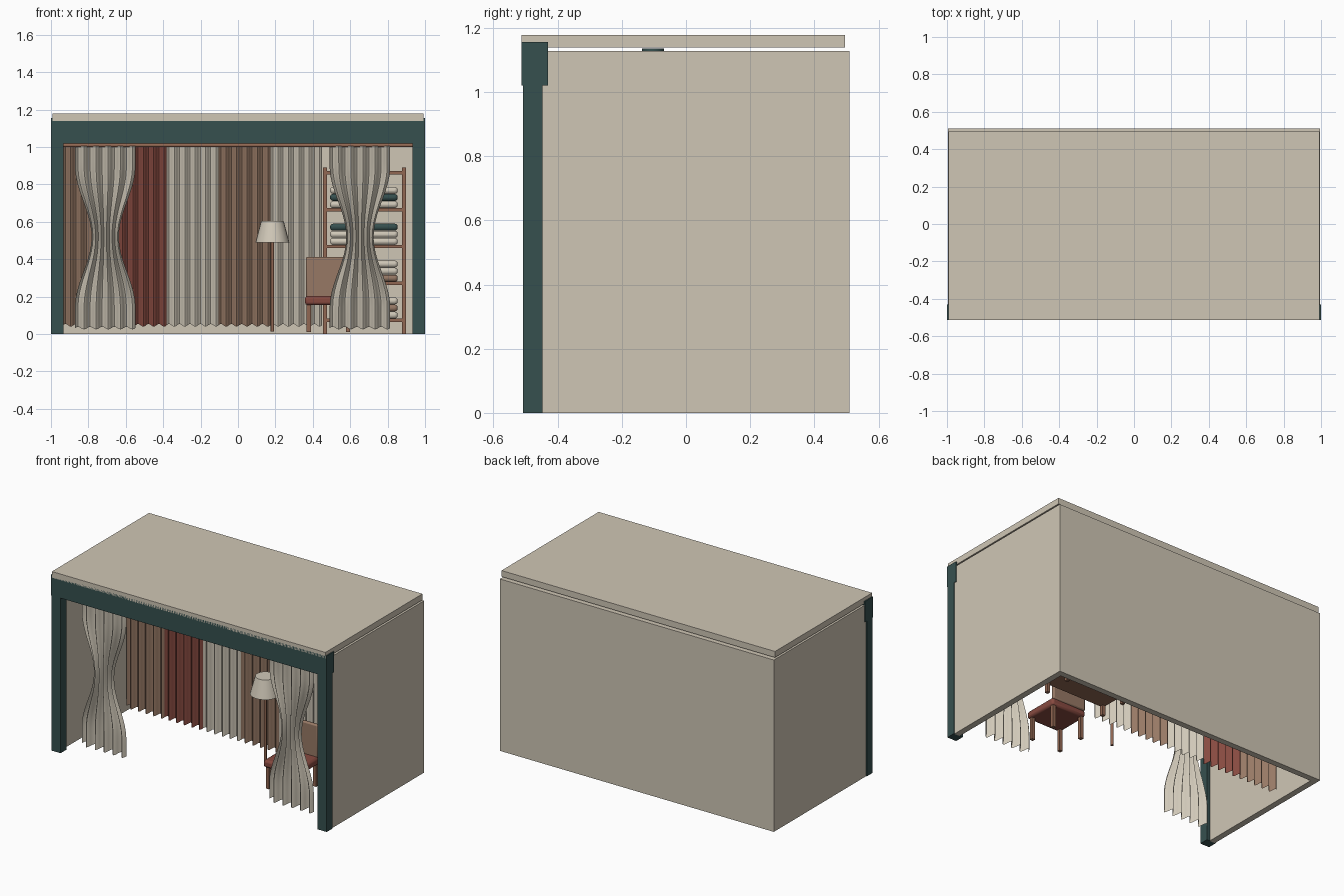
import bpy, math

if "Cube" in bpy.data.objects:
    bpy.data.objects.remove(bpy.data.objects["Cube"])


def make_material(name, hex_code):
    srgb = [int(hex_code[i:i + 2], 16) / 255 for i in (0, 2, 4)]
    color = [c / 12.92 if c < 0.04 else ((c + 0.055) / 1.055) ** 2.4 for c in srgb] + [1]
    mat = bpy.data.materials.new(name)
    mat.use_nodes = True
    mat.diffuse_color = color
    mat.node_tree.nodes["Principled BSDF"].inputs["Base Color"].default_value = color
    return mat


plaster = make_material("plaster", "CFC6B5")
cream = make_material("cream_linen", "D0C8B8")
teal = make_material("dark_teal", "36504F")
red = make_material("brick_red", "874A40")
tan = make_material("tan_cloth", "977965")
wood = make_material("wood", "916752")


def finish(name, mat, smooth=False):
    obj = bpy.context.object
    obj.name = name
    obj.data.materials.append(mat)
    if smooth:
        bpy.ops.object.shade_smooth_by_angle(angle=math.radians(40))
    return obj


def box(name, mat, x, y, z, bevel=0, segments=1):
    """Box given by its (low, high) extent on each axis."""
    spans = (x, y, z)
    bpy.ops.mesh.primitive_cube_add(size=1, location=[(a + b) / 2 for a, b in spans])
    obj = bpy.context.object
    obj.scale = [b - a for a, b in spans]
    bpy.ops.object.transform_apply(location=False, rotation=False)
    if bevel:
        mod = obj.modifiers.new("Bevel", "BEVEL")
        mod.width, mod.segments = bevel, segments
    return finish(name, mat, segments > 1)


def cylinder(name, mat, radius, depth, location, rotation=(0, 0, 0), top=None):
    bpy.ops.mesh.primitive_cone_add(vertices=24, radius1=radius,
                                    radius2=radius if top is None else top,
                                    depth=depth, location=location, rotation=rotation)
    return finish(name, mat, True)


def curtain(name, mat, center, half, y, bottom, top, depth, waist=None):
    """Pleated cloth sheet, optionally gathered in at the waist height."""
    folds, per_fold = 5, 8
    columns, rows = folds * per_fold, 24 if waist else 2
    verts, faces = [], []
    for r in range(rows + 1):
        t = r / rows
        for c in range(columns + 1):
            u = c / columns
            wave = math.sin(u * folds * math.tau)
            z = bottom + (top - bottom) * t
            if r == 0:
                z += 0.007 * (1 + wave)
            squeeze = 1
            if waist:
                reach = min(abs(z - waist) / 0.38, 1)
                squeeze = 1 - 0.55 * (0.5 + 0.5 * math.cos(math.pi * reach))
            verts.append((center + half * squeeze * (2 * u - 1), y + depth * wave, z))
    for r in range(rows):
        for c in range(columns):
            a = r * (columns + 1) + c
            faces.append((a, a + 1, a + columns + 2, a + columns + 1))
    mesh = bpy.data.meshes.new(name)
    mesh.from_pydata(verts, [], faces)
    obj = bpy.data.objects.new(name, mesh)
    bpy.context.collection.objects.link(obj)
    bpy.ops.object.select_all(action="DESELECT")
    obj.select_set(True)
    bpy.context.view_layer.objects.active = obj
    finish(name, mat, True)


# Room shell: two sides, back and roof slab
for side, word in ((-1, "right"), (1, "left")):
    box(word + "_wall", plaster, sorted((side * 0.955, side * 0.995)), (-0.45, 0.51), (0, 1.128))
    box(word + "_front_post", teal, sorted((side * 0.933, side)), (-0.508, -0.447), (0, 1.03))
box("back_wall", plaster, (-0.955, 0.955), (0.47, 0.51), (0, 1.128))
box("roof", plaster, (-0.993, 0.993), (-0.512, 0.495), (1.138, 1.178))
box("front_header", teal, (-1, 1), (-0.512, -0.43), (1.02, 1.155))
cylinder("ceiling_mount", teal, 0.034, 0.022, (0, -0.103, 1.125))

# Curtain rails
for word, y in (("front", -0.37), ("back", 0.18)):
    cylinder(word + "_curtain_rail", wood, 0.009, 1.92, (0, y, 1.009), (0, math.pi / 2, 0))

# Row of pleated panels across the room
panels = (tan, red, cream, tan, cream)
for i, mat in enumerate(panels):
    curtain("back_curtain_%d" % (i + 1), mat, -0.797 + i * 0.277, 0.139, 0.18, 0.04, 1.002, 0.015)

# Gathered curtains at the opening
curtain("right_front_curtain", cream, -0.71, 0.162, -0.375, 0.025, 1.005, 0.022, waist=0.52)
curtain("left_front_curtain", cream, 0.652, 0.162, -0.375, 0.025, 1.005, 0.022, waist=0.52)

# Shelf unit against the back wall
for x in (0.455, 0.877):
    for y in (0.26, 0.44):
        box("shelf_upright", wood, (x, x + 0.022), (y, y + 0.022), (0, 0.89))
stacks = ((cream, tan, cream), (tan, cream, cream), (cream, cream, teal), (cream, teal, cream))
for level in range(5):
    z = 0.065 + level * 0.197
    box("shelf_board", wood, (0.455, 0.899), (0.26, 0.462), (z, z + 0.018))
    if level < 4:
        for i, mat in enumerate(stacks[level]):
            low = z + 0.018 + i * 0.038
            box("folded_towel", mat, (0.492, 0.854), (0.28, 0.44), (low, low + 0.037), 0.016, 3)

# Chair
for x in (0.367, 0.577):
    for y in (-0.235, -0.045):
        box("chair_leg", wood, (x, x + 0.022), (y, y + 0.022), (0.012, 0.165))
box("chair_seat", red, (0.358, 0.608), (-0.25, -0.015), (0.155, 0.203), 0.014, 2)
box("chair_back", tan, (0.363, 0.603), (-0.035, -0.01), (0.195, 0.412), 0.008, 2)

# Floor lamp
cylinder("lamp_pole", wood, 0.009, 0.5, (0.184, 0.02, 0.265))
cylinder("lamp_shade", cream, 0.091, 0.116, (0.184, 0.02, 0.547), top=0.06)
